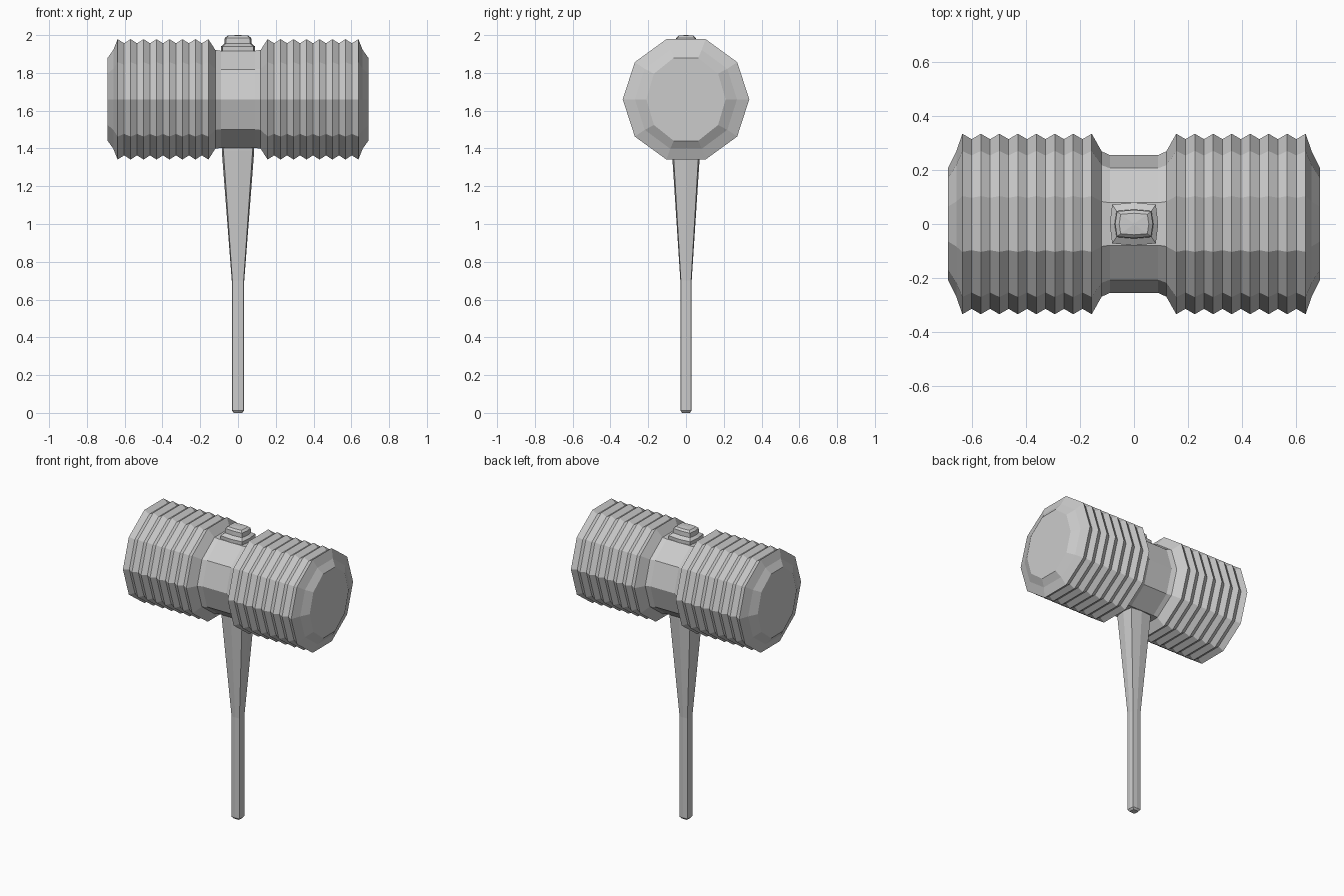
import bpy, bmesh
from math import sin, cos, pi

cube = bpy.data.objects.get("Cube")
if cube:
    bpy.data.objects.remove(cube)

grey = bpy.data.materials.new("plain grey")
grey.use_nodes = True
colour = (0.6, 0.6, 0.6, 1)
grey.diffuse_color = colour
grey.node_tree.nodes["Principled BSDF"].inputs["Base Color"].default_value = colour


def loft(name, rings):
    """Skin a closed solid through equally sized rings of points."""
    bm = bmesh.new()
    loops = [[bm.verts.new(p) for p in ring] for ring in rings]
    n = len(loops[0])
    for a, b in zip(loops, loops[1:]):
        for i in range(n):
            j = (i + 1) % n
            bm.faces.new((a[i], a[j], b[j], b[i]))
    bm.faces.new(loops[0])
    bm.faces.new(loops[-1])
    bmesh.ops.recalc_face_normals(bm, faces=bm.faces)
    mesh = bpy.data.meshes.new(name)
    bm.to_mesh(mesh)
    bm.free()
    mesh.materials.append(grey)
    obj = bpy.data.objects.new(name, mesh)
    bpy.context.collection.objects.link(obj)
    return obj


# Mallet head: ten-sided, ridged barrels either side of a plain neck
HEAD_Z = 1.66


def head_ring(x, ry, rz):
    angles = [i * pi / 5 for i in range(10)]
    return [(x, ry * cos(a), HEAD_Z + rz * sin(a)) for a in angles]


half = [(0.09, 0.256, 0.27), (0.12, 0.27, 0.275)]
step = 0.0686
for i in range(8):
    x = 0.157 + i * step
    half.append((x, 0.335, 0.335))
    if i < 7:
        half.append((x + step / 2, 0.315, 0.312))
half += [(0.66, 0.27, 0.275), (0.69, 0.21, 0.231)]
profile = [(-x, ry, rz) for x, ry, rz in reversed(half)] + half
loft("mallet_head", [head_ring(*p) for p in profile])


# Handle and wedge: eight-sided, slightly bowed rectangle section
def bar_ring(z, w, d):
    c = 0.9
    return [(w, 0, z), (w * c, d * c, z), (0, d, z), (-w * c, d * c, z),
            (-w, 0, z), (-w * c, -d * c, z), (0, -d, z), (w * c, -d * c, z)]


loft("handle", [bar_ring(*r) for r in (
    (0, 0.022, 0.02), (0.012, 0.033, 0.03), (0.7, 0.033, 0.03),
    (1.39, 0.086, 0.075), (1.45, 0.086, 0.075))])

# Stepped end of the handle poking through the top of the head
loft("handle_top", [bar_ring(*r) for r in (
    (1.88, 0.09, 0.08), (1.94, 0.09, 0.08), (1.955, 0.072, 0.054),
    (1.985, 0.07, 0.052), (1.997, 0.055, 0.04), (2.0, 0.005, 0.005))])
